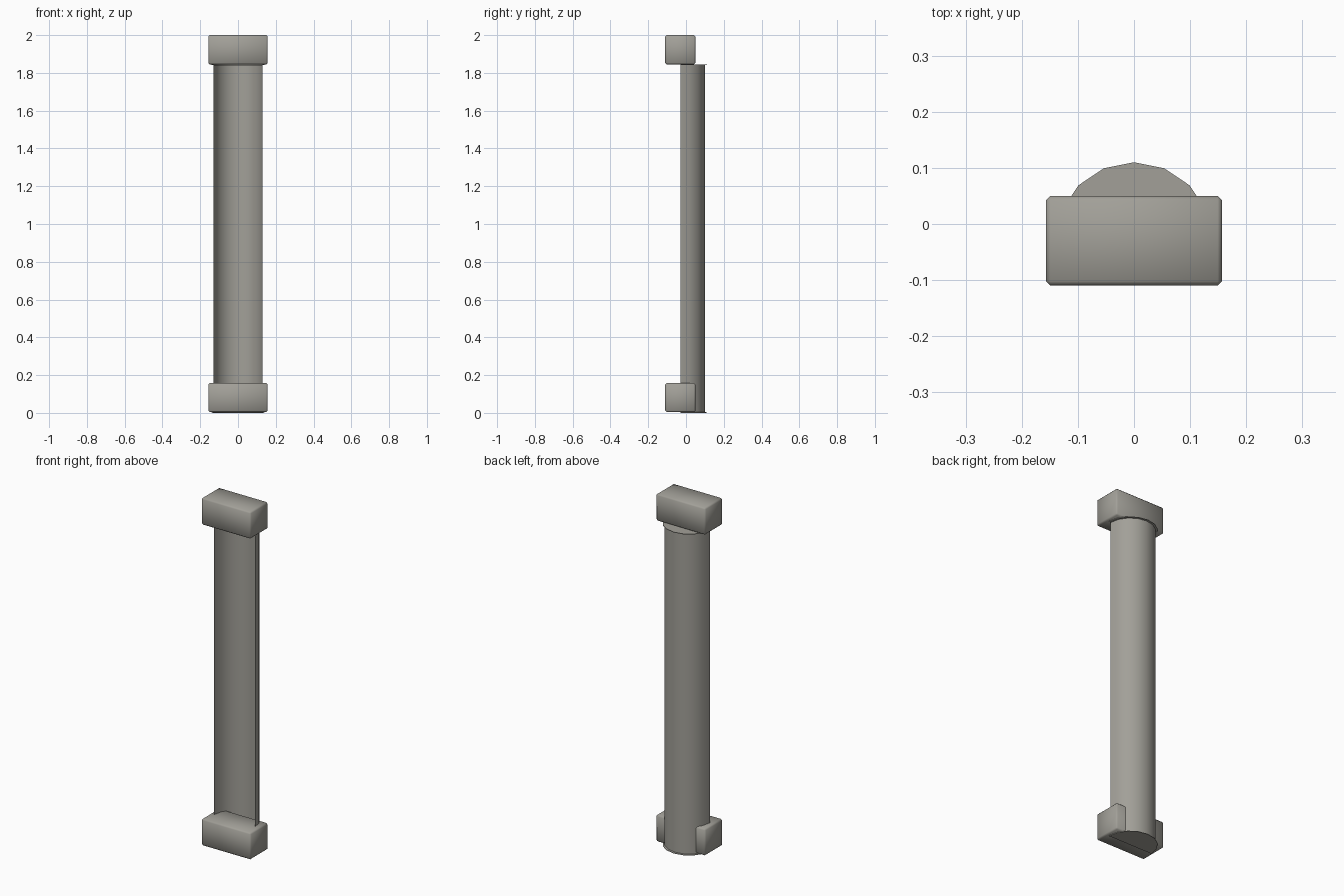
import bpy, bmesh, math

if "Cube" in bpy.data.objects:
    bpy.data.objects.remove(bpy.data.objects["Cube"])

stone = bpy.data.materials.new("warm_grey_stone")
stone.diffuse_color = (0.36, 0.35, 0.315, 1)
stone.use_nodes = True
stone.node_tree.nodes["Principled BSDF"].inputs["Base Color"].default_value = stone.diffuse_color


def finish(name, bm, angle):
    mesh = bpy.data.meshes.new(name)
    bm.to_mesh(mesh)
    bm.free()
    mesh.materials.append(stone)
    obj = bpy.data.objects.new(name, mesh)
    bpy.context.collection.objects.link(obj)
    bpy.ops.object.select_all(action='DESELECT')
    obj.select_set(True)
    bpy.context.view_layer.objects.active = obj
    bpy.ops.object.shade_smooth_by_angle(angle=math.radians(angle))
    return obj


def block(name, lo, hi):
    """Box with small chamfered edges."""
    bm = bmesh.new()
    bmesh.ops.create_cube(bm, size=1)
    for v in bm.verts:
        for i in range(3):
            v.co[i] = lo[i] if v.co[i] < 0 else hi[i]
    bmesh.ops.bevel(bm, geom=bm.edges[:], offset=0.008, segments=1,
                    affect='EDGES', profile=0.5)
    finish(name, bm, 50)


# Half-round shaft, open at the front, with a thin lip and a cap at each end
SIDES, CENTRE_Y, TOP = 8, -0.03, 1.845
bm = bmesh.new()
rings = []
for r, z in ((0.14, 0), (0.14, 0.003), (0.13, 0.004),
             (0.13, TOP - 0.004), (0.14, TOP - 0.003), (0.14, TOP)):
    rings.append([bm.verts.new((r * math.cos(math.pi * i / SIDES),
                                CENTRE_Y + r * math.sin(math.pi * i / SIDES), z))
                  for i in range(SIDES + 1)])
for a, b in zip(rings, rings[1:]):
    for i in range(SIDES):
        bm.faces.new((a[i], a[i + 1], b[i + 1], b[i]))
bm.faces.new(rings[0][::-1])
bm.faces.new(rings[-1])
finish("half_round_shaft", bm, 40)

# Base and capital blocks
block("base_block", (-0.157, -0.11, 0.004), (0.157, 0.05, 0.158))
block("capital_block", (-0.157, -0.11, TOP), (0.157, 0.05, 2.0))
